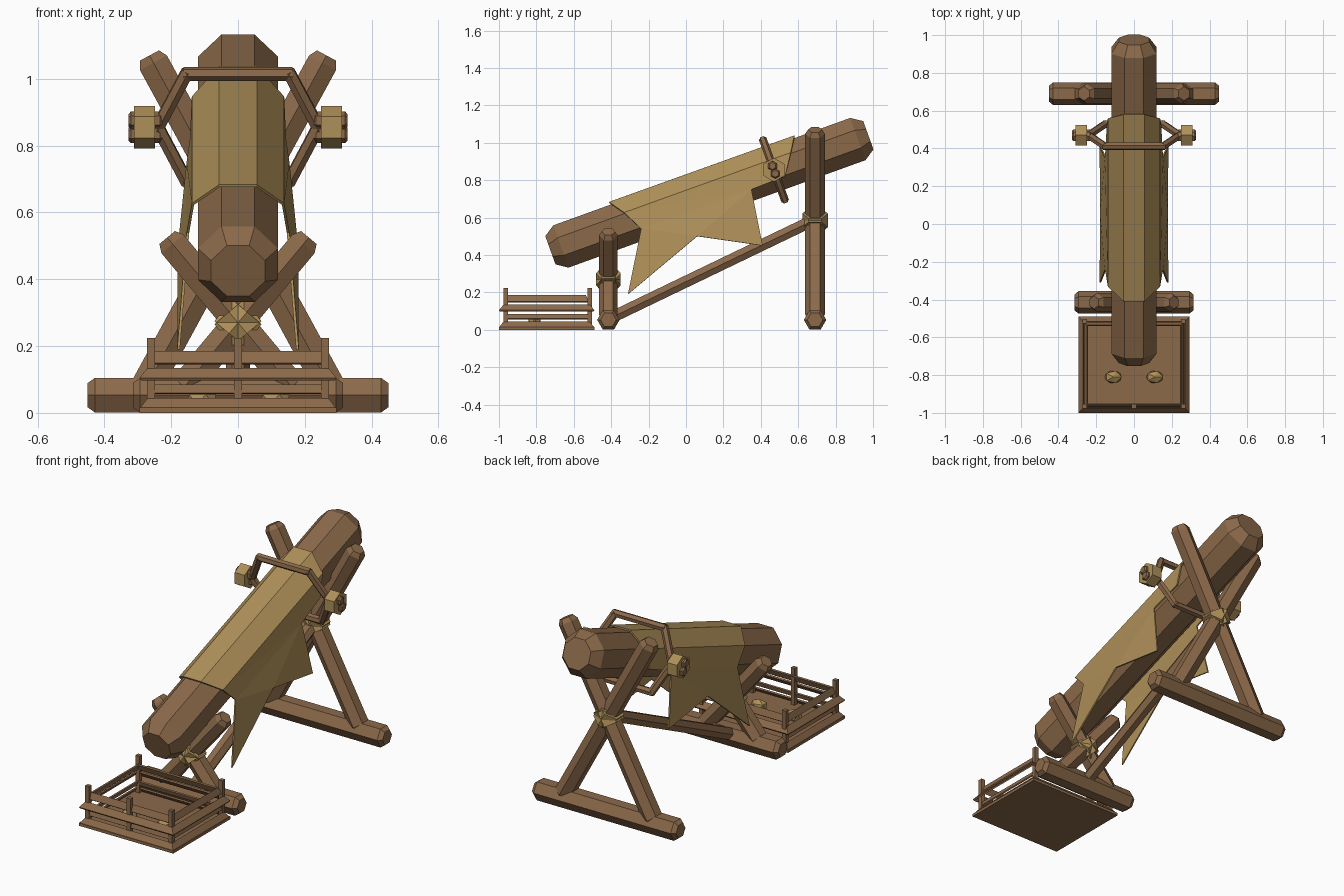
import bpy
import bmesh
from math import cos, sin, pi
from mathutils import Vector

cube = bpy.data.objects.get("Cube")
if cube:
    bpy.data.objects.remove(cube, do_unlink=True)


def material(name, rgb):
    m = bpy.data.materials.new(name)
    m.use_nodes = True
    m.diffuse_color = (*rgb, 1)
    m.node_tree.nodes["Principled BSDF"].inputs["Base Color"].default_value = (*rgb, 1)
    return m


WOOD = material("brown wood", (0.26, 0.142, 0.068))
CLOTH = material("tan cloth", (0.43, 0.28, 0.1))
X, Y, Z = Vector((1, 0, 0)), Vector((0, 1, 0)), Vector((0, 0, 1))


def add(name, bm, mat):
    bmesh.ops.recalc_face_normals(bm, faces=bm.faces)
    mesh = bpy.data.meshes.new(name)
    bm.to_mesh(mesh)
    bm.free()
    mesh.materials.append(mat)
    ob = bpy.data.objects.new(name, mesh)
    bpy.context.collection.objects.link(ob)
    return ob


def beam(name, a, b, r, mat=WOOD, sides=6, ref=Y, turn=0, bevel=0.022, shrink=0.7):
    """Prism from a to b with tapered ends; a corner points along ref."""
    a, b = Vector(a), Vector(b)
    axis = (b - a).normalized()
    u = (ref - axis * ref.dot(axis)).normalized()
    v = axis.cross(u)
    length = (b - a).length
    stations = [(0, r), (length, r)]
    if bevel:
        stations = [(0, r * shrink), (bevel, r), (length - bevel, r), (length, r * shrink)]
    bm = bmesh.new()
    rings = []
    for t, rad in stations:
        angles = [turn + 2 * pi * i / sides for i in range(sides)]
        rings.append([bm.verts.new(a + axis * t + rad * (u * cos(q) + v * sin(q)))
                      for q in angles])
    for lo, hi in zip(rings, rings[1:]):
        for i in range(sides):
            j = (i + 1) % sides
            bm.faces.new((lo[i], lo[j], hi[j], hi[i]))
    bm.faces.new(rings[0])
    bm.faces.new(rings[-1])
    return add(name, bm, mat)


def box(name, centre, size):
    bm = bmesh.new()
    bmesh.ops.create_cube(bm, size=1)
    bmesh.ops.scale(bm, vec=size, verts=bm.verts)
    bmesh.ops.translate(bm, vec=centre, verts=bm.verts)
    return add(name, bm, WOOD)


# Large sloping octagonal log
beam("log", (0, -0.725, 0.425), (0, 0.975, 1.04), 0.13, sides=8, ref=X,
     turn=pi / 8, bevel=0.06, shrink=0.67)


# Crossed-post stands with lashings
def stand(name, y, half, foot, top, cross, r, wrap):
    beam(name + "_base", (-half, y, 0.053), (half, y, 0.053), 0.06)
    knot = Vector((0, y, cross))
    for s, side in ((1, "left"), (-1, "right")):
        tip = Vector((s * top[0], y, top[1]))
        beam(f"{name}_post_{side}", (-s * foot, y, 0.06), tip, r, bevel=0.025)
        d = (tip - knot).normalized() * 0.042
        beam(f"{name}_lashing_{side}", knot - d, knot + d, wrap, CLOTH, bevel=0)


stand("rear_stand", 0.69, 0.45, 0.285, (0.265, 1.07), 0.585, 0.053, 0.068)
stand("front_stand", -0.415, 0.315, 0.176, (0.212, 0.525), 0.27, 0.05, 0.066)
beam("brace", (0, -0.4, 0.065), (0, 0.67, 0.58), 0.036, ref=X, bevel=0)

# Draped cloth: half shape, mirrored and thickened
points = {
    "front_mid": (0, -0.41, 0.68), "front_top": (0.055, -0.41, 0.68),
    "front_edge": (0.135, -0.33, 0.625), "front_hem": (0.15, -0.24, 0.54),
    "front_tip": (0.178, -0.31, 0.19), "notch": (0.176, 0.06, 0.5),
    "back_tip": (0.178, 0.41, 0.45), "back_hem": (0.15, 0.35, 0.75),
    "rear_mid": (0, 0.58, 1.035), "rear_top": (0.055, 0.58, 1.035),
    "rear_edge": (0.135, 0.56, 0.945), "rear_hem": (0.14, 0.53, 0.82),
}
panels = (
    "front_mid front_top rear_top rear_mid",
    "front_top front_edge rear_edge rear_top",
    "front_edge front_hem back_hem",
    "front_edge back_hem rear_hem rear_edge",
    "front_hem front_tip notch",
    "front_hem notch back_hem",
    "back_hem notch back_tip",
)
bm = bmesh.new()
vert = {k: bm.verts.new(p) for k, p in points.items()}
for panel in panels:
    bm.faces.new([vert[k] for k in panel.split()])
cloth = add("draped_cloth", bm, CLOTH)
cloth.modifiers.new("mirror", "MIRROR").use_clip = True
thick = cloth.modifiers.new("thickness", "SOLIDIFY")
thick.thickness = 0.008
thick.offset = 0

# Hexagonal hoop around the log, square to its slope
hub = Vector((0, 0.47, 0.855))
up = Vector((0, -0.34, 0.94))
corners = [(0.155, 0.17), (0.24, 0), (0.155, -0.17), (-0.155, -0.17), (-0.24, 0), (-0.155, 0.17)]
ring = [hub + X * x + up * h for x, h in corners]
for i in range(6):
    a, b = ring[i], ring[(i + 1) % 6]
    d = (b - a).normalized() * 0.008
    beam("hoop_bar", a - d, b + d, 0.021, ref=up.cross(X), bevel=0)

# Side lashings with paired pegs
for s, side in ((1, "left"), (-1, "right")):
    c = hub + X * s * 0.28
    beam("hoop_lashing_" + side, c - X * 0.031, c + X * 0.031, 0.064, CLOTH, ref=Z, bevel=0)
    for k in (-1, 1):
        p = hub + up * 0.022 * k
        beam("hoop_peg_" + side, p + X * s * 0.225, p + X * s * 0.328, 0.027,
             ref=Z, bevel=0.008)


# Slatted crate: flared mitred slat rings, floor and stakes
def slat_ring(z0, half0, z1, half1):
    bm = bmesh.new()
    loops = []
    for z, h in ((z0, half0), (z1, half1)):
        loops.append([bm.verts.new((sx * h, -0.745 + sy * (h - 0.04), z))
                      for sx, sy in ((-1, -1), (1, -1), (1, 1), (-1, 1))])
    for i in range(4):
        j = (i + 1) % 4
        bm.faces.new((loops[0][i], loops[0][j], loops[1][j], loops[1][i]))
    ob = add("crate_slats", bm, WOOD)
    m = ob.modifiers.new("thickness", "SOLIDIFY")
    m.thickness = 0.01
    m.offset = -1


for z0, h0, z1, h1 in ((0.012, 0.295, 0.045, 0.27), (0.06, 0.27, 0.085, 0.262),
                       (0.105, 0.295, 0.135, 0.27), (0.15, 0.265, 0.185, 0.25)):
    slat_ring(z0, h0, z1, h1)
box("crate_floor", (0, -0.745, 0.008), (0.59, 0.51, 0.016))
for x, y in ((-0.26, -0.965), (0, -0.965), (0.26, -0.965), (-0.26, -0.515), (0.26, -0.515)):
    box("crate_stake", (x, y, 0.112), (0.024, 0.024, 0.224))

# Small knotted lumps inside the crate
for x in (-0.11, 0.11):
    bm = bmesh.new()
    bmesh.ops.create_icosphere(bm, subdivisions=1, radius=0.05)
    bmesh.ops.scale(bm, vec=(1, 0.75, 0.7), verts=bm.verts)
    bmesh.ops.translate(bm, vec=(x, -0.81, 0.04), verts=bm.verts)
    add("crate_lump", bm, CLOTH)
